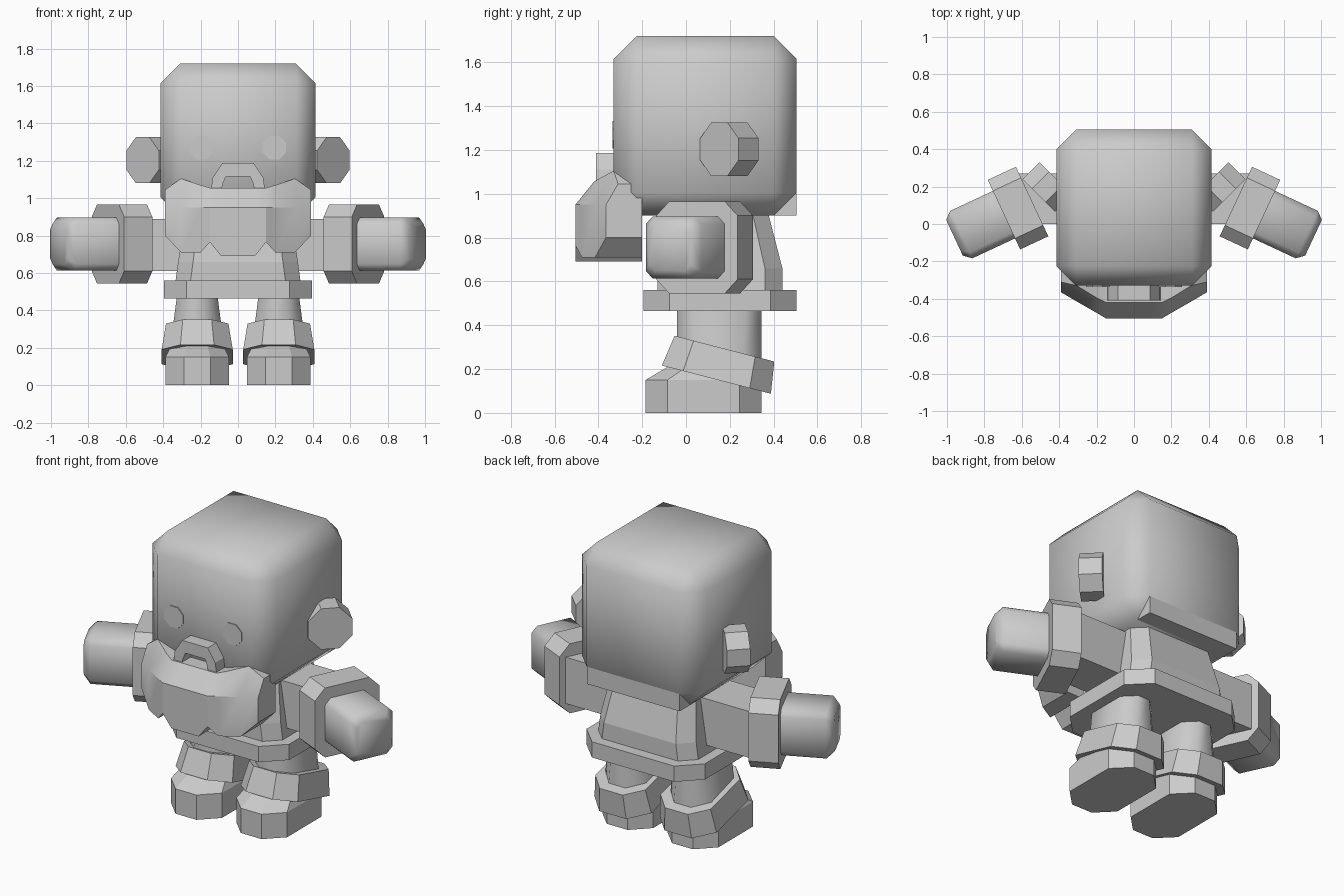
import bpy, bmesh, math
from mathutils import Matrix, Vector

if "Cube" in bpy.data.objects:
    bpy.data.objects.remove(bpy.data.objects["Cube"])

grey = bpy.data.materials.new("plain grey")
grey.diffuse_color = (0.6, 0.6, 0.6, 1)
grey.use_nodes = True
grey.node_tree.nodes["Principled BSDF"].inputs["Base Color"].default_value = grey.diffuse_color


def finish(name, bm, smooth=None):
    """Turn a bmesh into an object; smooth = sharp-edge angle in degrees, None = flat."""
    bmesh.ops.recalc_face_normals(bm, faces=bm.faces)
    me = bpy.data.meshes.new(name)
    bm.to_mesh(me)
    bm.free()
    me.materials.append(grey)
    ob = bpy.data.objects.new(name, me)
    bpy.context.collection.objects.link(ob)
    if smooth:
        bpy.ops.object.select_all(action='DESELECT')
        ob.select_set(True)
        bpy.context.view_layer.objects.active = ob
        bpy.ops.object.shade_smooth_by_angle(angle=math.radians(smooth))
    return ob


def ring(z, x0, x1, y0, y1, c):
    """Rectangle with corners cut by c."""
    if c == 0:
        return [(x0, y0, z), (x1, y0, z), (x1, y1, z), (x0, y1, z)]
    return [(x0 + c, y0, z), (x1 - c, y0, z), (x1, y0 + c, z), (x1, y1 - c, z),
            (x1 - c, y1, z), (x0 + c, y1, z), (x0, y1 - c, z), (x0, y0 + c, z)]


def loft(name, rings, matrix=Matrix(), smooth=None, bevel=0):
    bm = bmesh.new()
    rows = [[bm.verts.new(matrix @ Vector(p)) for p in ring(*r)] for r in rings]
    n = len(rows[0])
    for a, b in zip(rows, rows[1:]):
        for i in range(n):
            bm.faces.new((a[i], a[(i + 1) % n], b[(i + 1) % n], b[i]))
    bm.faces.new(rows[0])
    bm.faces.new(rows[-1])
    if bevel:
        bmesh.ops.recalc_face_normals(bm, faces=bm.faces)
        bmesh.ops.bevel(bm, geom=bm.edges[:], offset=bevel, segments=1,
                        affect='EDGES', profile=0.5)
    return finish(name, bm, smooth)


def aim(origin, d):
    """Frame whose local z runs along horizontal direction d and local y is up."""
    z = Vector(d).normalized()
    y = Vector((0, 0, 1))
    x = y.cross(z)
    m = Matrix((x, y, z)).transposed().to_4x4()
    return Matrix.Translation(origin) @ m


# Head: chamfered cube, with a square nape at the back
loft("head", [(0.90, -.415, .415, -.33, .505, 0), (1.72, -.415, .415, -.33, .505, 0)],
     smooth=80, bevel=0.105)
loft("nape", [(0.90, -.31, .31, .3, .504, 0), (1.05, -.31, .31, .3, .504, 0)])

# Torso, belt and the shoulder bar
loft("torso", [(.55, -.335, .335, -.13, .44, .08), (.66, -.32, .32, -.13, .44, .08),
               (.95, -.275, .275, -.08, .365, .07)])
loft("belt", [(.465, -.395, .395, -.195, .505, .12), (.56, -.395, .395, -.195, .505, .12)])
loft("upper_arms", [(.61, -.64, .64, 0, .27, 0), (.89, -.64, .64, 0, .27, 0)])

for side, s in (("left", -1), ("right", 1)):
    # Ear: octagonal disc turned outward and forward
    h = .123
    ear = aim((s * .51, .152, 1.203), (s, -1, 0))
    loft(side + "_ear", [(-.13, -h, h, -h, h, .072), (0, -h, h, -h, h, .072)], ear)

    # Sleeve cuff and hand, angled forward
    arm = aim((s * .62, .085, .755), (s * .906, -.4226, 0))
    loft(side + "_cuff", [(-.083, -.205, .205, -.21, .21, .065),
                          (.083, -.205, .205, -.21, .21, .065)], arm)
    loft(side + "_hand", [(0, -.14, .14, -.142, .142, .035),
                          (.335, -.14, .14, -.142, .142, .035),
                          (.375, -.105, .105, -.107, .107, .03)], arm, smooth=60)

    # Leg, boot and tilted boot fold
    cx = s * .218
    loft(side + "_leg", [(.2, cx - .145, cx + .145, -.04, .345, .085),
                         (.48, cx - .108, cx + .108, -.04, .345, .07)], smooth=50)
    loft(side + "_boot", [(0, cx - .17, cx + .17, -.185, .345, .1),
                          (.15, cx - .17, cx + .17, -.185, .345, .1),
                          (.23, cx - .13, cx + .13, -.05, .33, .08)])
    fold = Matrix.Translation((cx, .157, .2225)) @ Matrix.Rotation(math.radians(-14.5), 4, 'X')
    loft(side + "_boot_fold", [(-.073, -.19, .19, -.257, .257, .1),
                               (.073, -.167, .167, -.235, .235, .09)], fold)

    # Eye: thin disc on the face
    bm = bmesh.new()
    m = (Matrix.Translation((s * .195, -.332, 1.27)) @ Matrix.Rotation(math.pi / 2, 4, 'X')
         @ Matrix.Rotation(math.pi / 8, 4, 'Z'))
    bmesh.ops.create_cone(bm, cap_ends=True, segments=8, radius1=.068, radius2=.068,
                          depth=.008, matrix=m)
    finish(side + "_eye", bm)

# Beard: columns (x, front y, bottom z, top z, top y), mirrored
half = [(.39, -.365, .80, 1.045, -.31), (.305, -.415, .71, 1.105, -.33),
        (.20, -.475, .71, 1.07, -.395), (.15, -.505, .765, 1.055, -.42),
        (.09, -.505, .69, 1.055, -.42)]
cols = [(-c[0],) + c[1:] for c in half] + half[::-1]
bm = bmesh.new()
loops = []
for x, y, zb, zt, yt in cols:
    pts = [(x, -.2, zb), (x, y, zb), (x, y, .95), (x, yt, zt), (x, -.2, zt)]
    loops.append([bm.verts.new(p) for p in pts])
for a, b in zip(loops, loops[1:]):
    for i in range(5):
        j = (i + 1) % 5
        bm.faces.new((a[i], a[j], b[j], b[i]))
bm.faces.new(loops[0])
bm.faces.new(loops[-1])
finish("beard", bm, smooth=28)

# Nose arch above the beard
outer = [(.145, 1.04), (.135, 1.11), (.085, 1.187)]
inner = [(.09, 1.04), (.065, 1.115)]
out = [(-x, z) for x, z in outer] + outer[::-1]
inn = [(-inner[0][0], 1.04), (-.08, 1.08), (-inner[1][0], 1.115),
       (inner[1][0], 1.115), (.08, 1.08), (inner[0][0], 1.04)]
bm = bmesh.new()
rows = [[bm.verts.new((x, y, z)) for x, z in line]
        for line, y in ((out, -.41), (out, -.325), (inn, -.325), (inn, -.41))]
for k in range(4):
    a, b = rows[k], rows[(k + 1) % 4]
    for i in range(5):
        bm.faces.new((a[i], a[i + 1], b[i + 1], b[i]))
for i in (0, 5):
    bm.faces.new([r[i] for r in rows])
finish("nose_arch", bm)
